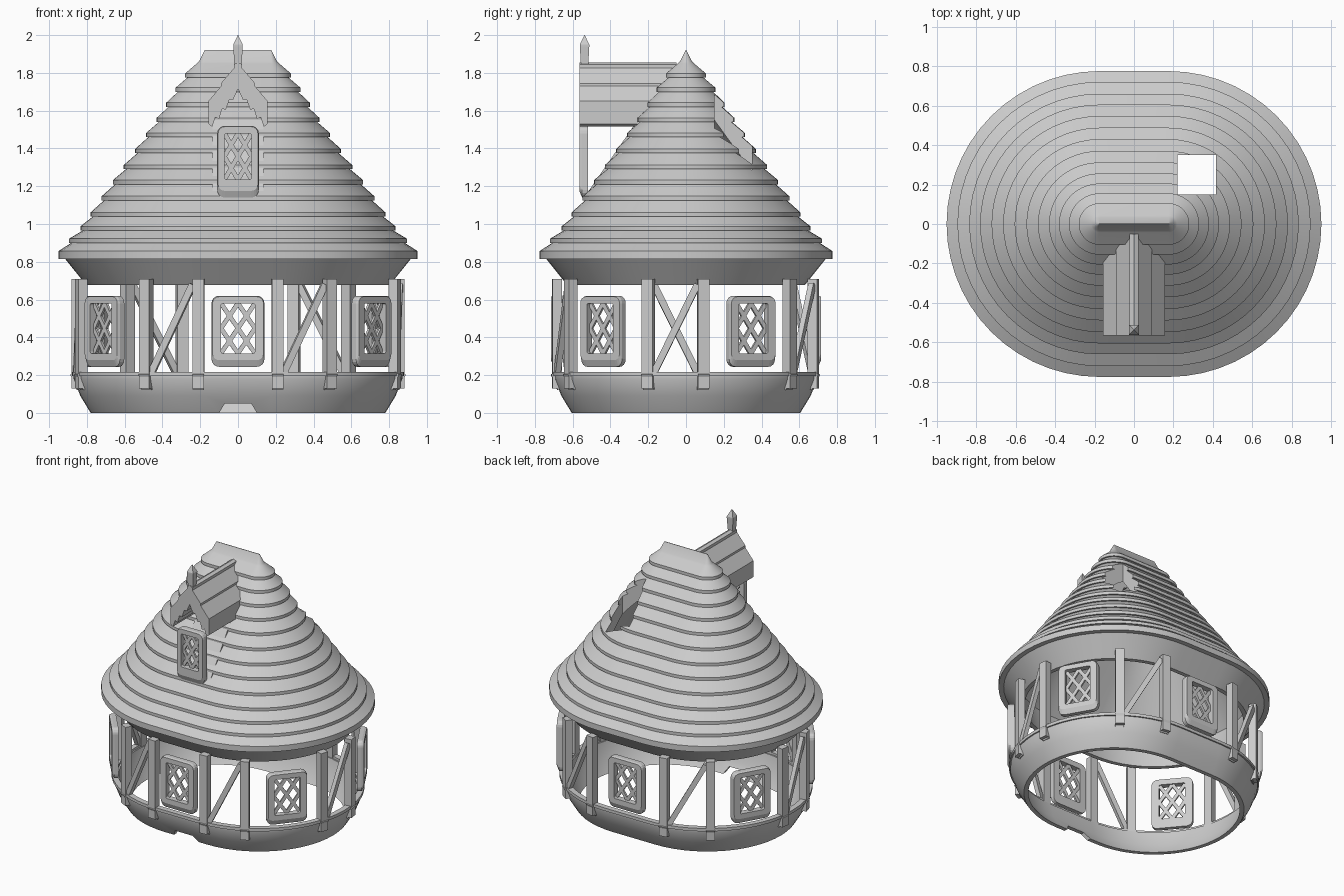
import bpy, bmesh, math
from mathutils import Matrix, Vector

cube = bpy.data.objects.get("Cube")
if cube:
    bpy.data.objects.remove(cube, do_unlink=True)

HALF = 0.175      # half of the straight run of the oval plan
WALL = 0.69       # radius of the timber wall

grey = bpy.data.materials.new("plain_grey")
grey.use_nodes = True
colour = (0.6, 0.6, 0.6, 1)
grey.diffuse_color = colour
grey.node_tree.nodes["Principled BSDF"].inputs["Base Color"].default_value = colour


def finish(name, bm, matrix=Matrix()):
    bmesh.ops.recalc_face_normals(bm, faces=bm.faces)
    mesh = bpy.data.meshes.new(name)
    bm.to_mesh(mesh)
    bm.free()
    mesh.transform(matrix)
    mesh.materials.append(grey)
    ob = bpy.data.objects.new(name, mesh)
    bpy.context.collection.objects.link(ob)
    return ob


def activate(ob):
    bpy.ops.object.select_all(action='DESELECT')
    ob.select_set(True)
    bpy.context.view_layer.objects.active = ob


def smooth(ob):
    activate(ob)
    bpy.ops.object.shade_smooth_by_angle(angle=math.radians(25))


def cut(ob, cutter):
    mod = ob.modifiers.new("cut", 'BOOLEAN')
    mod.operation = 'DIFFERENCE'
    mod.solver = 'EXACT'
    mod.object = cutter
    activate(ob)
    bpy.ops.object.modifier_apply(modifier=mod.name)
    bpy.data.objects.remove(cutter, do_unlink=True)


def skin(bm, loops, closed):
    """Join equal loops of points with quads; cap the ends when not closed."""
    rings = [[bm.verts.new(p) for p in loop] for loop in loops]
    n = len(rings[0])
    pairs = list(zip(rings, rings[1:])) + ([(rings[-1], rings[0])] if closed else [])
    for a, b in pairs:
        for i in range(n):
            j = (i + 1) % n
            bm.faces.new((a[i], a[j], b[j], b[i]))
    if not closed:
        bm.faces.new(rings[0])
        bm.faces.new(rings[-1])


def oval(r, z, n=28):
    pts = []
    for side, start in ((1, -0.5), (-1, 0.5)):
        for i in range(n + 1):
            a = math.pi * (start + i / n)
            pts.append((side * HALF + r * math.cos(a), r * math.sin(a), z))
    return pts


def sweep(name, profile, closed):
    bm = bmesh.new()
    skin(bm, [oval(r, z) for r, z in profile], closed)
    return finish(name, bm)


def prism_y(name, pts, y0, y1):
    bm = bmesh.new()
    skin(bm, [[(x, y, z) for x, z in pts] for y in (y0, y1)], False)
    return finish(name, bm)


def add_box(bm, matrix, size):
    bmesh.ops.create_cube(bm, size=1, matrix=matrix @ Matrix.Diagonal((*size, 1)))


def wall_frame(s, r=WALL):
    """Matrix on the wall at distance s from the front: x along, y up, z outward."""
    d, sign = abs(s), (1 if s >= 0 else -1)
    arc = math.pi * WALL
    if d < HALF:
        x, a = d, -math.pi / 2
    elif d < HALF + arc:
        x, a = HALF, -math.pi / 2 + (d - HALF) / WALL
    else:
        x, a = HALF - (d - HALF - arc), math.pi / 2
    n = Vector((sign * math.cos(a), math.sin(a), 0))
    t = Vector((-n.y, n.x, 0))
    m = Matrix((t, (0, 0, 1), n)).transposed().to_4x4()
    m.translation = Vector((sign * x, 0, 0)) + n * r
    return m


def rounded(x0, x1, y0, y1, r, z, n=5):
    pts = []
    for k, (cx, cy) in enumerate(((x1 - r, y1 - r), (x0 + r, y1 - r), (x0 + r, y0 + r), (x1 - r, y0 + r))):
        for i in range(n):
            a = math.pi / 2 * (k + i / (n - 1))
            pts.append((cx + r * math.cos(a), cy + r * math.sin(a), z))
    return pts


def window(name, matrix, hw, hh, ow, lo, hi):
    """Rounded frame with a sloping sill and a crossed lattice."""
    bm = bmesh.new()
    back = -0.045
    skin(bm, [rounded(-hw, hw, -hh, hh, 0.04, back),
              rounded(-hw, hw, -hh, hh, 0.04, -0.015),
              rounded(-hw + 0.005, hw - 0.005, -hh + 0.035, hh - 0.005, 0.035, 0),
              rounded(-ow, ow, lo, hi, 0.012, 0),
              rounded(-ow, ow, lo, hi, 0.012, back)], True)
    oy, cy = (hi - lo) / 2, (hi + lo) / 2
    for m in (oy / ow, -oy / ow):
        for c in (-oy, 0, oy):
            ends = sorted(((-oy - c) / m, (oy - c) / m))
            x0, x1 = max(-ow, ends[0]), min(ow, ends[1])
            mid = (x0 + x1) / 2
            place = Matrix.Translation((mid, cy + c + m * mid, -0.03)) @ Matrix.Rotation(math.atan(m), 4, 'Z')
            add_box(bm, place, ((x1 - x0) * math.hypot(1, m), 0.024, 0.014))
    return finish(name, bm, matrix)


# Shingled roof shell with flared skirt under the eaves
rows = [(0.775, 0.815), (0.72, 0.9), (0.66, 0.965), (0.605, 1.04), (0.547, 1.125), (0.488, 1.21),
        (0.43, 1.29), (0.37, 1.375), (0.312, 1.46), (0.256, 1.54), (0.205, 1.62), (0.155, 1.70), (0.105, 1.775)]
profile = [(0.002, 1.77), (0.22, 1.46), (0.405, 1.21), (0.64, 0.87), (0.60, 0.678), (0.63, 0.678), (0.74, 0.815)]
for i, (r, z) in enumerate(rows):
    lip = 0.042 if i == 0 else 0.022
    profile += [(r, z), (r, z + lip)]
    nr, nz = rows[i + 1] if i + 1 < len(rows) else (0.055, 1.85)
    profile.append((nr - 0.012, nz))
profile += [(0.032, 1.86), (0.002, 1.92)]
roof = sweep("roof", profile, False)

# Square chimney opening through the roof
cut(roof, prism_y("chimney_cutter", [(0.22, 1), (0.415, 1), (0.415, 2), (0.22, 2)], 0.15, 0.35))
smooth(roof)

# Tapered base shell with a drain notch at the front
base = sweep("base", [(0.605, 0), (0.66, 0.09), (0.695, 0.18), (0.695, 0.2), (0.655, 0.2), (0.63, 0.09), (0.575, 0)], True)
cut(base, prism_y("notch_cutter", [(-0.1, -0.05), (0.1, -0.05), (0.1, 0), (0.07, 0.05), (-0.07, 0.05), (-0.1, 0)], -0.9, -0.3))
smooth(base)
smooth(sweep("sill_beam", [(0.665, 0.195), (0.705, 0.195), (0.705, 0.217), (0.665, 0.217)], True))

# Timber posts, with a brace rising to the right in each paired bay
bays = [(0.21, 0.5), (1.055, 1.35), (1.9, 2.22)]
bays += [(-b, -a) for a, b in bays]
posts, braces = bmesh.new(), bmesh.new()
for a, b in bays:
    for s in (a, b):
        add_box(posts, wall_frame(s) @ Matrix.Translation((0, 0.42, -0.005)), (0.06, 0.58, 0.05))
        foot = wall_frame(s) @ Matrix.Translation((0, 0.17, -0.01)) @ Matrix.Rotation(0.4, 4, 'X')
        add_box(posts, foot, (0.06, 0.09, 0.04))
    p = wall_frame(a + 0.03, 0.685).translation + Vector((0, 0, 0.21))
    q = wall_frame(b - 0.03, 0.685).translation + Vector((0, 0, 0.68))
    along = (q - p).normalized()
    out = wall_frame((a + b) / 2).col[2].to_3d()
    out = (out - along * out.dot(along)).normalized()
    m = Matrix((along, out.cross(along), out)).transposed().to_4x4()
    m.translation = (p + q) / 2
    add_box(braces, m, ((q - p).length, 0.036, 0.03))
finish("posts", posts)
finish("braces", braces)

# Wall windows
for i, s in enumerate((0, 0.782, -0.782, 1.62, -1.62, 2.518)):
    window(f"wall_window_{i + 1}", wall_frame(s, 0.715) @ Matrix.Translation((0, 0.432, 0)),
           0.14, 0.188, 0.09, -0.117, 0.148)

# Dormer: gabled roof with a scalloped lower edge, window, ramp and finial
half = [(0.022, 1.845), (0.022, 1.825), (0.09, 1.745), (0.09, 1.73), (0.157, 1.65), (0.157, 1.53), (0.137, 1.515),
        (0.12, 1.565), (0.1, 1.555), (0.085, 1.61), (0.065, 1.605), (0.045, 1.66), (0.025, 1.66)]
gable = [(0, 1.855)] + half + [(0, 1.715)] + [(-x, z) for x, z in reversed(half)]
prism_y("dormer_roof", gable, -0.565, -0.05)

dormer = wall_frame(0, 0.565) @ Matrix.Translation((0, 1.33, 0))
window("dormer_window", dormer, 0.11, 0.19, 0.072, -0.095, 0.15)

bm = bmesh.new()
ramp = [(-0.54, 1.14), (-0.235, 1.58), (-0.2, 1.56), (-0.5, 1.13)]
skin(bm, [[(x, y, z) for y, z in ramp] for x in (-0.135, 0.135)], False)
finish("dormer_ramp", bm)

bm = bmesh.new()
skin(bm, [[(x * w, -0.537 + y * w, z) for x, y in ((-1, -1), (1, -1), (1, 1), (-1, 1))]
          for w, z in ((0.017, 1.8), (0.025, 1.94), (0.025, 1.95), (0.001, 2.0))], False)
finish("finial", bm)
